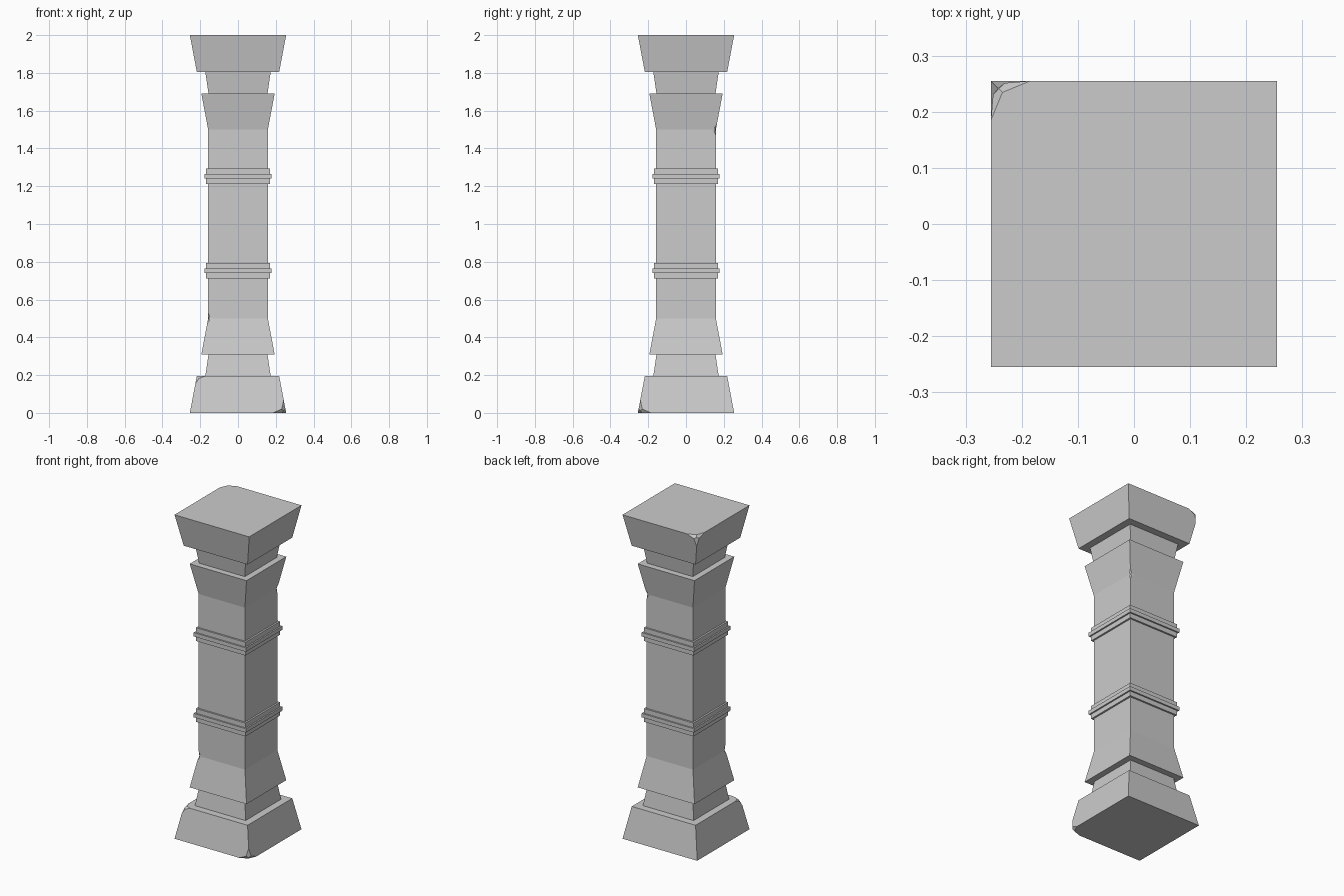
import bpy, bmesh
from mathutils import Vector

cube = bpy.data.objects.get("Cube")
if cube:
    bpy.data.objects.remove(cube, do_unlink=True)

stone = bpy.data.materials.new("grey_stone")
stone.use_nodes = True
GREY = (0.6, 0.6, 0.6, 1)
stone.diffuse_color = GREY
stone.node_tree.nodes["Principled BSDF"].inputs["Base Color"].default_value = GREY


def square_part(name, profile, chips=()):
    """Stack square rings from (height, half width) pairs, then wear down chosen corners.
    Each chip is (ring index, x sign, y sign, size)."""
    bm = bmesh.new()
    rings = [[bm.verts.new((sx * r, sy * r, z))
              for sx, sy in ((-1, -1), (1, -1), (1, 1), (-1, 1))]
             for z, r in profile]
    for low, high in zip(rings, rings[1:]):
        for i in range(4):
            j = (i + 1) % 4
            bm.faces.new((low[i], low[j], high[j], high[i]))
    bm.faces.new(rings[0][::-1])
    bm.faces.new(rings[-1])
    for ring, sx, sy, size in chips:
        z, r = profile[ring]
        corner = Vector((sx * r, sy * r, z))
        vert = min(bm.verts, key=lambda v: (v.co - corner).length)
        bmesh.ops.bevel(bm, geom=[vert], offset=size, segments=2,
                        profile=0.5, affect='VERTICES')
    bmesh.ops.recalc_face_normals(bm, faces=bm.faces)
    mesh = bpy.data.meshes.new(name)
    bm.to_mesh(mesh)
    bm.free()
    mesh.materials.append(stone)
    obj = bpy.data.objects.new(name, mesh)
    bpy.context.scene.collection.objects.link(obj)
    return obj


def flipped(profile):
    return [(2 - z, r) for z, r in reversed(profile)]


# Plinth and capital with worn corners
plinth = [(0, 0.255), (0.195, 0.218)]
square_part("plinth", plinth, [(0, 1, -1, 0.07), (1, -1, -1, 0.045)])
square_part("capital", flipped(plinth), [(1, -1, 1, 0.07)])

# Tapered necks
neck = [(0.195, 0.173), (0.31, 0.156)]
square_part("lower_neck", neck)
square_part("upper_neck", flipped(neck))

# Shaft flaring out at both ends
flare = [(0.31, 0.194), (0.5, 0.158)]
square_part("shaft", flare + flipped(flare),
            [(1, -1, -1, 0.03), (2, 1, 1, 0.03)])

# Stepped bands around the shaft
for label, z in (("lower", 0.753), ("upper", 1.252)):
    square_part(label + "_band", [(z - 0.041, 0.169), (z + 0.041, 0.169)])
    square_part(label + "_band_ridge", [(z - 0.012, 0.178), (z + 0.012, 0.178)])
